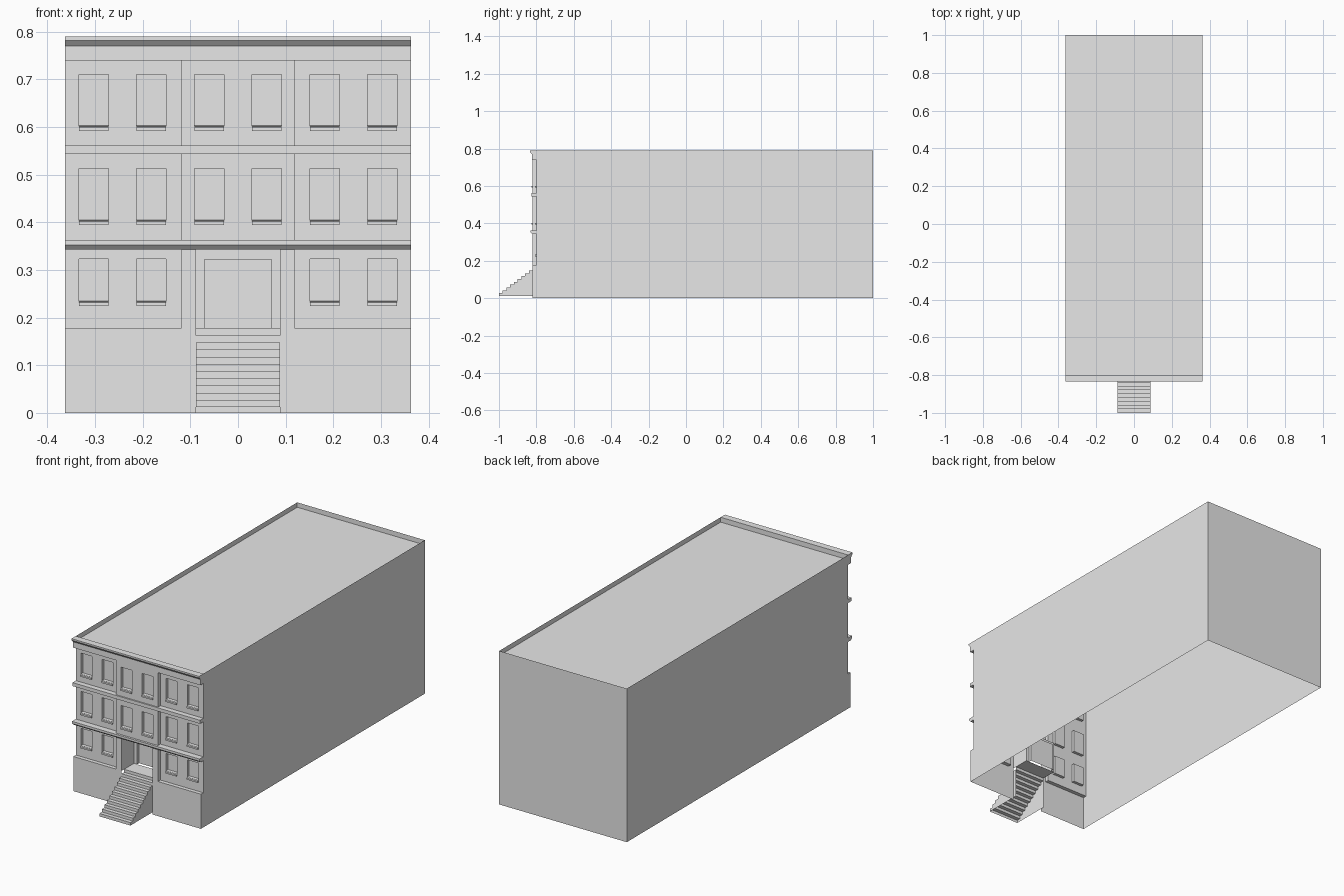
import bpy, bmesh

cube = bpy.data.objects.get("Cube")
if cube:
    bpy.data.objects.remove(cube, do_unlink=True)

stone = bpy.data.materials.new("grey_stone")
stone.use_nodes = True
GREY = (0.8, 0.8, 0.8, 1)
stone.diffuse_color = GREY
stone.node_tree.nodes["Principled BSDF"].inputs["Base Color"].default_value = GREY

W, H = 0.363, 0.79            # half width, height
WALL, BAY, BACK = -0.80, -0.82, 1.0
BAY_W, DOOR_W = 0.119, 0.088  # half widths of centre bay and entrance
LANDING, REVEAL = 0.178, 0.015
PORCH = -0.72
WINDOW_X = (0.06, 0.182, 0.303)
WINDOW_HALF = 0.031
FLOORS = ((0.234, 0.323), (0.404, 0.513), (0.602, 0.71))


def finish(name, bm):
    bmesh.ops.remove_doubles(bm, verts=bm.verts[:], dist=1e-5)
    bmesh.ops.dissolve_limit(bm, angle_limit=0.01, verts=bm.verts[:], edges=bm.edges[:])
    bmesh.ops.recalc_face_normals(bm, faces=bm.faces[:])
    mesh = bpy.data.meshes.new(name)
    bm.to_mesh(mesh)
    bm.free()
    mesh.materials.append(stone)
    obj = bpy.data.objects.new(name, mesh)
    bpy.context.collection.objects.link(obj)


def quad(bm, *points):
    return bm.faces.new([bm.verts.new(p) for p in points])


def extrude_profile(name, profile, x0, x1):
    """Closed solid from a (y, z) profile swept along x."""
    bm = bmesh.new()
    for x in (x0, x1):
        quad(bm, *[(x, y, z) for y, z in profile])
    for (ya, za), (yb, zb) in zip(profile, profile[1:] + profile[:1]):
        quad(bm, (x0, ya, za), (x1, ya, za), (x1, yb, zb), (x0, yb, zb))
    finish(name, bm)


# Open-bottomed shell: side walls, back wall and sunken roof
bm = bmesh.new()
for x in (-W, W):
    quad(bm, (x, WALL, 0), (x, BACK, 0), (x, BACK, H), (x, WALL, H))
quad(bm, (-W, BACK, 0), (W, BACK, 0), (W, BACK, H), (-W, BACK, H))
roof = quad(bm, (-W, WALL, H), (W, WALL, H), (W, BACK, H), (-W, BACK, H))
bmesh.ops.inset_region(bm, faces=[roof], thickness=0.038, use_even_offset=True)
well = bmesh.ops.extrude_face_region(bm, geom=[roof])["geom"]
bmesh.ops.translate(bm, vec=(0, 0, -0.025),
                    verts=[v for v in well if isinstance(v, bmesh.types.BMVert)])
if roof.is_valid:
    bm.faces.remove(roof)
finish("building_shell", bm)


# Facade: a grid of cells, each at its own depth, with reveals between them
def depth(x, z):
    if abs(x) < DOOR_W and z < 0.343:
        if z < LANDING:
            return None
        return PORCH + REVEAL if abs(x) < 0.07 and z < 0.322 else PORCH
    wall = BAY if abs(x) < BAY_W or z < LANDING else WALL
    for floor, (low, high) in enumerate(FLOORS):
        if low < z < high:
            for c in WINDOW_X[floor == 0:]:
                if abs(abs(x) - c) < WINDOW_HALF:
                    return wall + REVEAL
    return wall


half = {0.07, DOOR_W, BAY_W, W}
half |= {c + s * WINDOW_HALF for c in WINDOW_X for s in (-1, 1)}
xs = sorted(half | {-x for x in half})
zs = sorted({0, LANDING, 0.322, 0.343, H} | {z for f in FLOORS for z in f})
nx, nz = len(xs) - 1, len(zs) - 1


def cell(i, j):
    if i in (-1, nx) or j in (-1, nz):
        return None if j == -1 else WALL
    return depth((xs[i] + xs[i + 1]) / 2, (zs[j] + zs[j + 1]) / 2)


bm = bmesh.new()
for i in range(nx + 1):
    for j in range(nz + 1):
        d, left, below = cell(i, j), cell(i - 1, j), cell(i, j - 1)
        if i < nx and j < nz and d is not None:
            quad(bm, (xs[i], d, zs[j]), (xs[i + 1], d, zs[j]),
                 (xs[i + 1], d, zs[j + 1]), (xs[i], d, zs[j + 1]))
        if j < nz and None not in (d, left) and d != left:
            quad(bm, (xs[i], d, zs[j]), (xs[i], left, zs[j]),
                 (xs[i], left, zs[j + 1]), (xs[i], d, zs[j + 1]))
        if i < nx and None not in (d, below) and d != below:
            quad(bm, (xs[i], d, zs[j]), (xs[i + 1], d, zs[j]),
                 (xs[i + 1], below, zs[j]), (xs[i], below, zs[j]))
finish("facade", bm)

# Horizontal mouldings
extrude_profile("cornice", [(WALL, 0.74), (-0.824, 0.74), (-0.824, 0.77),
                            (-0.835, 0.782), (-0.835, H), (WALL, H)], -W, W)
extrude_profile("upper_band", [(WALL, 0.543), (-0.827, 0.543),
                               (-0.827, 0.561), (WALL, 0.561)], -W, W)
extrude_profile("lower_band", [(WALL, 0.343), (-0.822, 0.343), (-0.831, 0.352),
                               (-0.831, 0.363), (WALL, 0.363)], -W, W)

# Window sills
for floor, (low, high) in enumerate(FLOORS):
    for c in WINDOW_X[floor == 0:]:
        wall = BAY if c < BAY_W else WALL
        sill = [(wall + REVEAL, low - 0.01), (wall - 0.007, low - 0.01),
                (wall - 0.007, low - 0.002), (wall + REVEAL, low + 0.001)]
        for side, x in (("right", -c), ("left", c)):
            extrude_profile(f"sill_{side}", sill, x - WINDOW_HALF, x + WINDOW_HALF)

# Entrance stairs and landing, open underneath
bm = bmesh.new()
STEPS, TREAD, FOOT = 11, 0.02, 0.012
rise = (LANDING - FOOT) / STEPS
for i in range(STEPS):
    y0, z0 = -1 + TREAD * i, FOOT + rise * i
    y1, z1 = (y0 + TREAD if i < STEPS - 1 else PORCH), z0 + rise
    quad(bm, (-DOOR_W, y0, z0), (DOOR_W, y0, z0), (DOOR_W, y0, z1), (-DOOR_W, y0, z1))
    quad(bm, (-DOOR_W, y0, z1), (DOOR_W, y0, z1), (DOOR_W, y1, z1), (-DOOR_W, y1, z1))
    if i < STEPS - 1:
        for x in (-DOOR_W, DOOR_W):
            quad(bm, (x, y0, FOOT), (x, y1, FOOT), (x, y1, z1), (x, y0, z1))
finish("entrance_stairs", bm)
